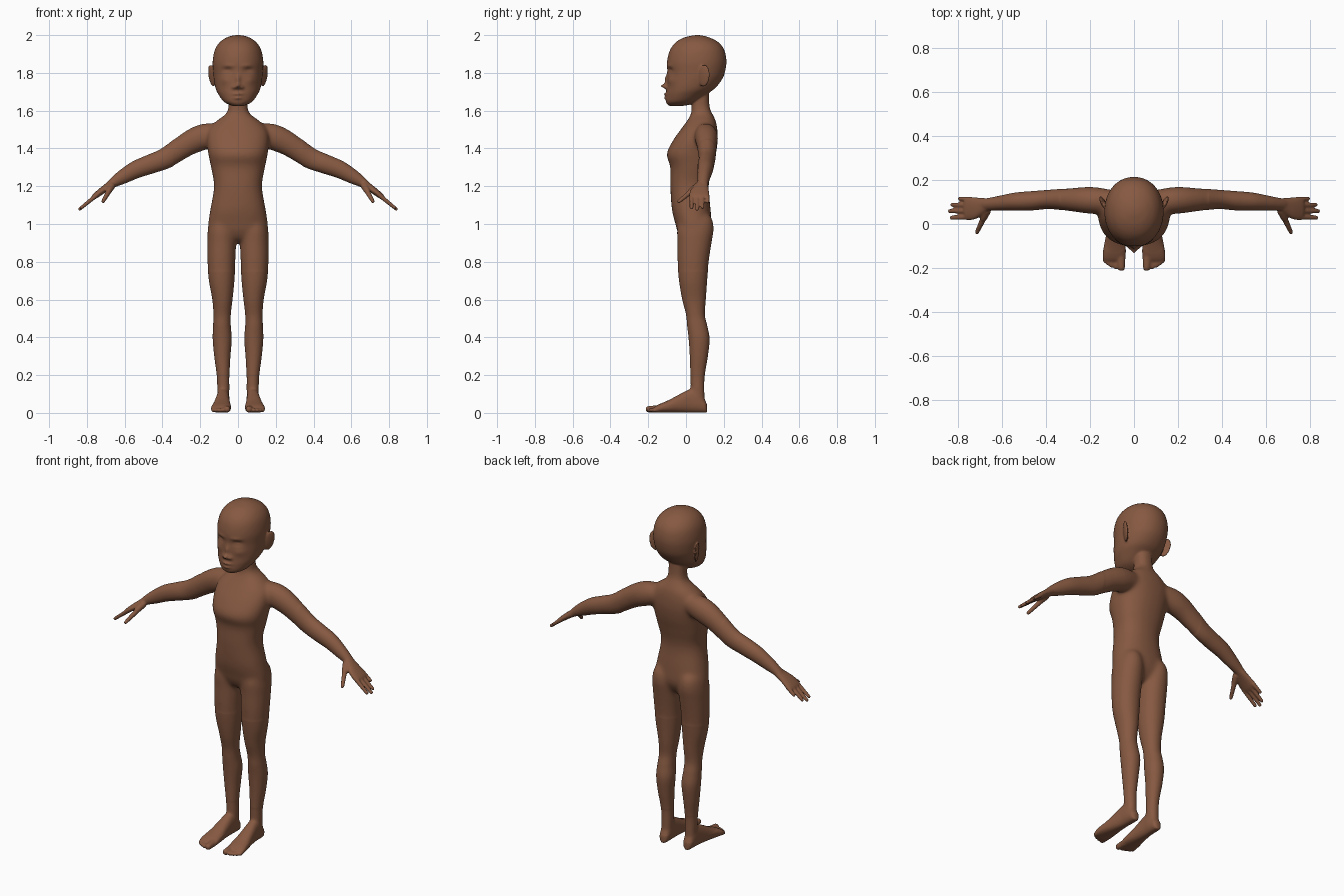
import bpy, bmesh, math
from mathutils import Vector, Matrix

X, Y, Z = Vector((1, 0, 0)), Vector((0, 1, 0)), Vector((0, 0, 1))
bm = bmesh.new()


def spline(keys, n):
    """Catmull-Rom interpolation of key tuples."""
    k = [keys[0]] + list(keys) + [keys[-1]]
    out = []
    for i in range(1, len(k) - 2):
        for s in range(n):
            t = s / n
            out.append([0.5 * (2 * b + (c - a) * t + (2 * a - 5 * b + 4 * c - d) * t * t
                               + (3 * b - a - 3 * c + d) * t ** 3)
                        for a, b, c, d in zip(k[i - 1], k[i], k[i + 1], k[i + 2])])
    return out + [list(keys[-1])]


def loft(keys, u, v, power=2.0, n=6, seg=40, mirror=False, bumps=()):
    """Skin closed rings (cx, cy, cz, half_u, half_v) lying along axes u, v."""
    for side in ((1, -1) if mirror else (1,)):
        rings = []
        for cx, cy, cz, a, b in spline(keys, n):
            ring = []
            for i in range(seg):
                w = 2 * math.pi * i / seg
                c, s = math.cos(w), math.sin(w)
                p = (Vector((cx, cy, cz))
                     + u * max(a, .002) * math.copysign(abs(c) ** (2 / power), c)
                     + v * max(b, .002) * math.copysign(abs(s) ** (2 / power), s))
                front = min(1, max(0, (-.01 - p.y) / .05))
                dy = sum(d * math.exp(-((abs(p.x) - bx) / sx) ** 2 - ((p.z - bz) / sz) ** 2)
                         for bx, bz, sx, sz, d in bumps)
                ring.append(bm.verts.new((p.x * side, p.y + dy * front, p.z)))
            rings.append(ring)
        for r, q in zip(rings, rings[1:]):
            for i in range(seg):
                j = (i + 1) % seg
                bm.faces.new((r[i], r[j], q[j], q[i]))
        bm.faces.new(rings[0])
        bm.faces.new(rings[-1])


def digit(p, q, r1, r2):
    """Rounded finger or toe from p to q, on both sides."""
    p, q = Vector(p), Vector(q)
    d = (q - p).normalized()
    u = d.cross(Z).normalized()
    keys = [(*p, r1, r1), (*p.lerp(q, .5), (r1 + r2) / 2, (r1 + r2) / 2)]
    for t in (1, .7, .3, 0):
        r = r2 * math.sqrt(1 - (1 - t) ** 2)
        keys.append((*(q - d * r2 * t), r, r))
    loft(keys, u, u.cross(d), n=3, seg=16, mirror=True)


def stacked(rows):
    """Rows (z, half_width, y_front, y_back) to loft keys."""
    return [(0, (f + b) / 2, z, w, (b - f) / 2) for z, w, f, b in rows]


# torso and neck
loft(stacked([
    (.90, .05, .02, .07), (.92, .11, -.02, .10), (.96, .152, -.045, .125),
    (1.0, .158, -.056, .135), (1.08, .146, -.075, .13), (1.20, .127, -.083, .12),
    (1.30, .143, -.083, .14), (1.37, .157, -.102, .158), (1.44, .165, -.07, .168),
    (1.50, .155, -.028, .166), (1.545, .115, .005, .158), (1.58, .068, .025, .142),
    (1.62, .050, .03, .125), (1.70, .05, .03, .12)]), X, Y, power=2.3, seg=64)

# head, with facial features as soft bumps (x, z, width, height, depth)
face = [(0, 1.73, .015, .012, -.032), (0, 1.765, .012, .028, -.014),
        (.022, 1.723, .010, .009, -.013), (.055, 1.812, .024, .014, .013),
        (.055, 1.808, .017, .006, -.006), (.05, 1.838, .03, .009, -.005),
        (0, 1.688, .027, .006, -.014), (0, 1.667, .022, .006, -.012),
        (.07, 1.76, .025, .02, -.006)]
loft(stacked([
    (1.625, .025, -.085, -.02), (1.632, .048, -.098, .02), (1.65, .078, -.106, .06),
    (1.69, .106, -.105, .115), (1.72, .119, -.102, .155), (1.76, .127, -.10, .187),
    (1.80, .131, -.098, .205), (1.86, .134, -.10, .214), (1.92, .123, -.085, .203),
    (1.96, .099, -.056, .174), (1.985, .065, -.015, .130), (1.997, .03, .03, .09),
    (2.0, .005, .055, .065)]), X, Y, power=2.1, n=12, seg=128, bumps=face)

# ears
for s in (1, -1):
    m = (Matrix.Translation((s * .139, .095, 1.785)) @ Matrix.Rotation(-s * .45, 4, 'Z')
         @ Matrix.Rotation(s * .12, 4, 'Y') @ Matrix.Rotation(-.15, 4, 'X')
         @ Matrix.Diagonal((.010, .034, .06, 1)))
    bmesh.ops.create_uvsphere(bm, u_segments=24, v_segments=16, radius=1, matrix=m)

# legs (z, x_inner, x_outer, y_front, y_back)
legs = [(.05, .048, .108, .03, .10), (.12, .045, .11, .025, .098), (.20, .045, .113, .023, .10),
        (.30, .040, .126, .02, .116), (.39, .033, .134, .014, .125), (.46, .038, .132, .006, .113),
        (.52, .038, .130, 0, .10), (.60, .029, .136, -.02, .105), (.70, .019, .154, -.037, .112),
        (.80, .014, .162, -.045, .121), (.90, .010, .163, -.046, .136),
        (.97, .012, .160, -.048, .147), (1.03, .03, .145, -.03, .138), (1.07, .06, .11, .0, .10)]
loft([((a + b) / 2, (f + k) / 2, z, (b - a) / 2, (k - f) / 2) for z, a, b, f, k in legs],
     X, Y, power=2.1, mirror=True)

# feet (y, x_inner, x_outer, top)
feet = [(.112, .068, .088, .04), (.10, .052, .104, .07), (.06, .045, .112, .12),
        (.02, .045, .115, .125), (-.04, .042, .125, .095), (-.09, .038, .135, .068),
        (-.14, .037, .143, .046), (-.165, .042, .139, .032), (-.174, .06, .12, .02)]
loft([((a + b) / 2, y, t / 2 + .001, (b - a) / 2, t / 2) for y, a, b, t in feet],
     X, Z, power=2.4, mirror=True)
digit((.06, -.14, .022), (.057, -.215, .018), .020, .017)
for x, y in ((.084, -.207), (.102, -.2), (.118, -.19), (.132, -.178)):
    digit((x - .004, -.14, .018), (x, y, .013), .012, .0105)

# arms (x, y, z, half_depth, half_height)
loft([(.08, .105, 1.485, .045, .05), (.14, .105, 1.475, .058, .066), (.20, .108, 1.455, .062, .070),
      (.27, .11, 1.422, .055, .064), (.38, .112, 1.350, .044, .056), (.46, .106, 1.318, .044, .052),
      (.54, .102, 1.288, .041, .047), (.61, .095, 1.250, .034, .038), (.66, .09, 1.220, .029, .027),
      (.69, .088, 1.198, .028, .02)], Y, Vector((.45, 0, .89)), mirror=True)

# hands
slant = Vector((.64, 0, .77))
loft([(.65, .09, 1.225, .026, .024), (.68, .083, 1.204, .035, .021), (.72, .072, 1.176, .049, .018),
      (.755, .071, 1.149, .054, .015), (.77, .071, 1.138, .048, .010)], Y, slant, power=2.3, mirror=True)
for y0, y, x in ((.112, .116, .80), (.085, .088, .835), (.058, .059, .846), (.031, .028, .838)):
    digit((.745, y0, 1.155), (x, y, 1.149 - (x - .755) * .84), .0125, .0095)
digit((.668, .065, 1.203), (.69, .015, 1.165), .02, .016)
digit((.685, .025, 1.17), (.718, -.045, 1.113), .014, .010)

# fuse every part into one skin
bmesh.ops.recalc_face_normals(bm, faces=bm.faces)
mesh = bpy.data.meshes.new("body")
bm.to_mesh(mesh)
bm.free()
body = bpy.data.objects.new("body", mesh)
bpy.context.collection.objects.link(body)
mod = body.modifiers.new("fuse", 'REMESH')
mod.mode = 'VOXEL'
mod.voxel_size = .005
deps = bpy.context.evaluated_depsgraph_get()
fused = bpy.data.meshes.new_from_object(body.evaluated_get(deps))
body.modifiers.clear()
body.data = fused

# soften: lightly everywhere, strongly where limbs join the torso
bm = bmesh.new()
bm.from_mesh(fused)
joins = [v for v in bm.verts if .75 < v.co.z < 1.61 and abs(v.co.x) < .34]
ankles = [v for v in bm.verts if .05 < v.co.z < .2]
for verts, count in ((list(bm.verts), 3), (joins, 40), (ankles, 15)):
    for _ in range(count):
        bmesh.ops.smooth_vert(bm, verts=verts, factor=.5,
                              use_axis_x=True, use_axis_y=True, use_axis_z=True)
for f in bm.faces:
    f.smooth = True
bm.to_mesh(fused)
bm.free()

skin = bpy.data.materials.new("brown skin")
skin.diffuse_color = (.24, .10, .053, 1)
fused.materials.clear()
fused.materials.append(skin)
